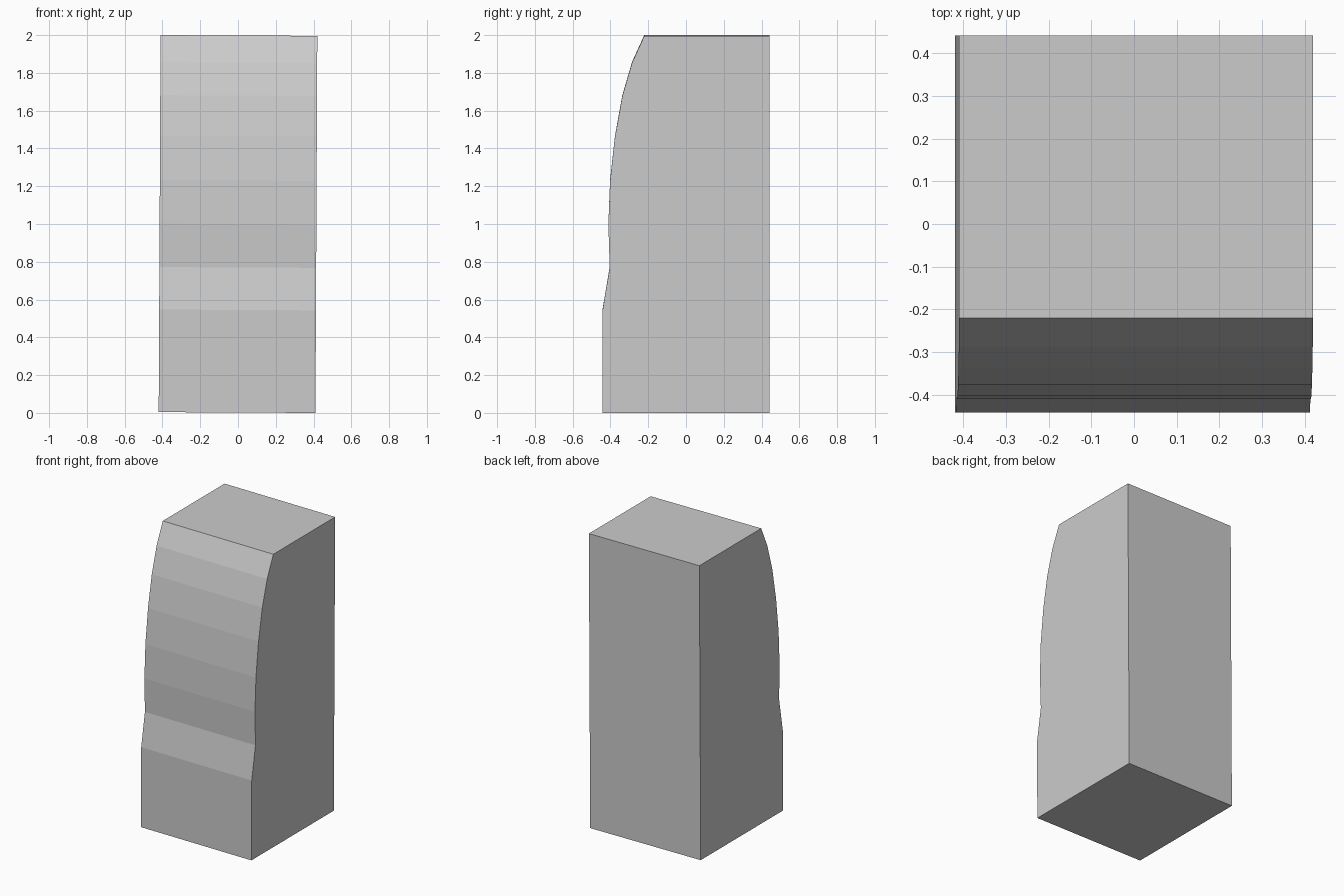
import bpy, bmesh
from mathutils import Matrix

if "Cube" in bpy.data.objects:
    bpy.data.objects.remove(bpy.data.objects["Cube"])

# Side profile (y, z): straight foot, small step, curved front, flat top and back
profile = [(-0.442, 0.002), (-0.442, 0.545), (-0.404, 0.77), (-0.411, 1.0),
           (-0.402, 1.23), (-0.376, 1.465), (-0.337, 1.68), (-0.286, 1.855),
           (-0.221, 1.998), (0.442, 1.998), (0.442, 0.002)]
HALF_WIDTH = 0.415
LEAN = 0.005  # slight sideways tilt

# Extrude the profile across x
bm = bmesh.new()
side = bm.faces.new([bm.verts.new((-HALF_WIDTH, y, z)) for y, z in profile])
extruded = bmesh.ops.extrude_face_region(bm, geom=[side], use_keep_orig=True)
moved = [g for g in extruded["geom"] if isinstance(g, bmesh.types.BMVert)]
bmesh.ops.translate(bm, verts=moved, vec=(2 * HALF_WIDTH, 0, 0))

# Tilt the block about its centre
bmesh.ops.rotate(bm, verts=bm.verts, cent=(0, 0, 1),
                 matrix=Matrix.Rotation(LEAN, 3, 'Y'))
bmesh.ops.recalc_face_normals(bm, faces=bm.faces)

mesh = bpy.data.meshes.new("curved_block")
bm.to_mesh(mesh)
bm.free()
block = bpy.data.objects.new("curved_block", mesh)
bpy.context.collection.objects.link(block)
